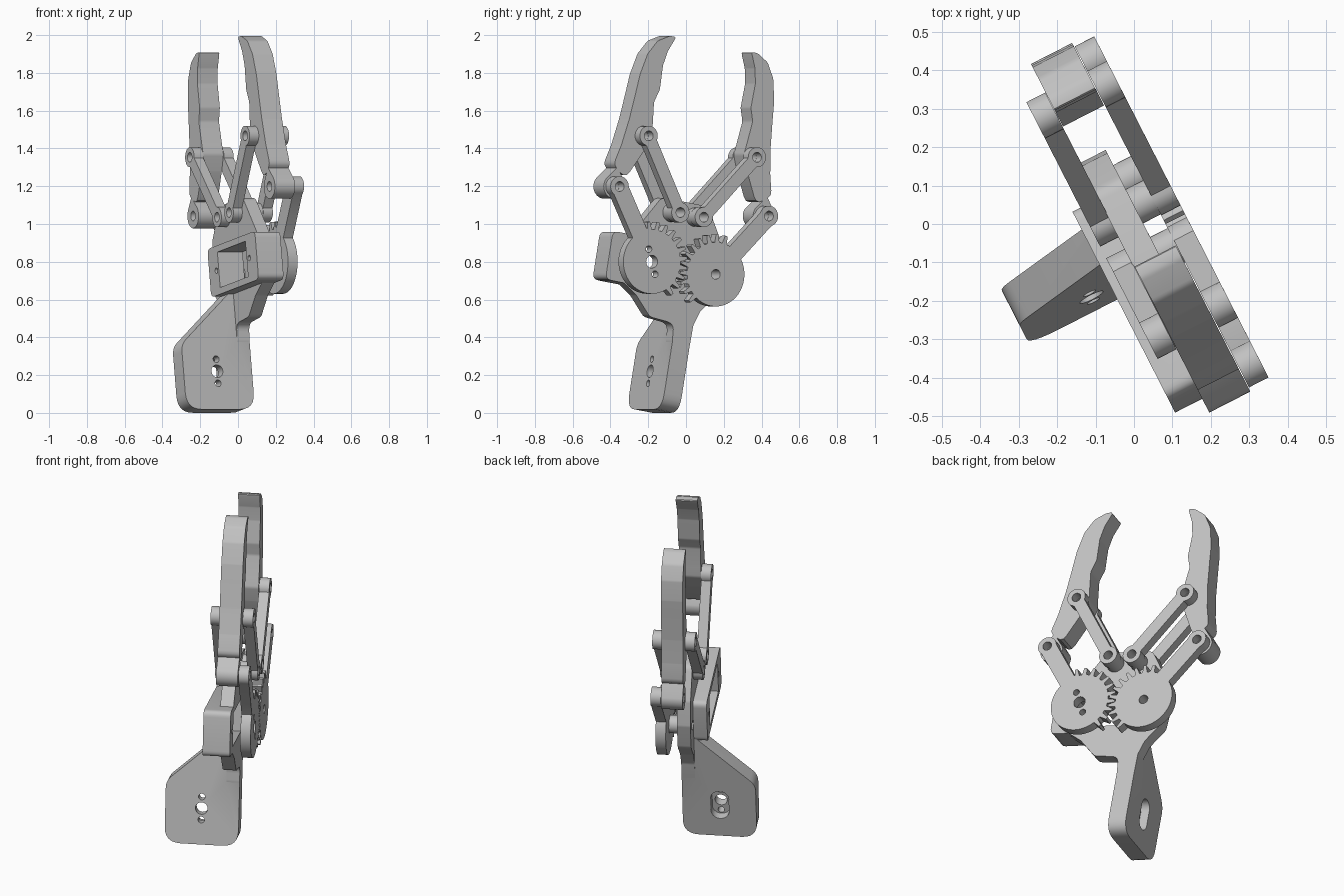
import bpy, bmesh
from math import sin, cos, asin, pi, radians, tan
from mathutils import Matrix, Vector

cube = bpy.data.objects.get("Cube")
if cube:
    bpy.data.objects.remove(cube, do_unlink=True)

grey = bpy.data.materials.new("plain grey")
grey.use_nodes = True
grey.diffuse_color = (0.54, 0.54, 0.54, 1)
grey.node_tree.nodes["Principled BSDF"].inputs["Base Color"].default_value = (0.54, 0.54, 0.54, 1)

# Mechanism frame: x across the jaws, y along the arm, z out of the gear face
U, N, Z = Vector((-0.455, 0.89, 0)), Vector((0.89, 0.455, 0)), Vector((0, 0, 1))
TILT = radians(10)
A = U * cos(TILT) - Z * sin(TILT)
B = U * sin(TILT) + Z * cos(TILT)
FRAME = Matrix((A, B, N)).transposed().to_4x4()
FRAME.translation = U * -0.079 + Z * 0.767

# Layers and pivots
FRONT, BACK = (0.073, 0.13), (-0.105, -0.05)
PLATE, FINGER = (-0.052, 0.022), (-0.049, 0.071)
GEAR, BASE, LOW, HIGH = (0.193, 0), (0.071, 0.286), (0.451, 0.359), (0.327, 0.653)
PIN = 0.026


def mir(p, s):
    return (p[0] * s, p[1])


def arc(c, r, a0, a1, n=20):
    return [(c[0] + r * cos(a0 + (a1 - a0) * i / n), c[1] + r * sin(a0 + (a1 - a0) * i / n))
            for i in range(n + 1)]


def circle(c, r, n=32):
    return arc(c, r, 0, 2 * pi, n)[:-1]


def rect(x0, x1, y0, y1):
    return [(x0, y0), (x1, y0), (x1, y1), (x0, y1)]


def fillet(pts, r, n=6):
    """Round each corner of a polygon."""
    out = []
    for i, p in enumerate(pts):
        p = Vector(p)
        d0 = Vector(pts[i - 1]) - p
        d1 = Vector(pts[(i + 1) % len(pts)]) - p
        t = min(r / tan(d0.angle(d1) / 2), d0.length * 0.45, d1.length * 0.45)
        s, e = p + d0.normalized() * t, p + d1.normalized() * t
        for k in range(n + 1):
            f = k / n
            out.append(tuple(s * (1 - f) ** 2 + p * 2 * f * (1 - f) + e * f * f))
    return out


def prism(name, pts, span, sideways=False):
    """Extrude a profile; sideways profiles lie in (z, y) and extrude along x."""
    bm = bmesh.new()
    rings = [[bm.verts.new((h, q, p) if sideways else (p, q, h)) for p, q in pts] for h in span]
    bm.faces.new(rings[0])
    bm.faces.new(rings[1])
    for i in range(len(pts)):
        bm.faces.new((rings[0][i - 1], rings[0][i], rings[1][i], rings[1][i - 1]))
    bmesh.ops.recalc_face_normals(bm, faces=bm.faces)
    mesh = bpy.data.meshes.new(name)
    bm.to_mesh(mesh)
    bm.free()
    mesh.materials.append(grey)
    ob = bpy.data.objects.new(name, mesh)
    ob.matrix_world = FRAME
    bpy.context.collection.objects.link(ob)
    return ob


def combine(ob, tools, op):
    for tool in tools:
        bpy.context.view_layer.objects.active = ob
        mod = ob.modifiers.new("combine", 'BOOLEAN')
        mod.operation, mod.object, mod.solver = op, tool, 'EXACT'
        bpy.ops.object.modifier_apply(modifier=mod.name)
        bpy.data.objects.remove(tool, do_unlink=True)


def drill(ob, holes):
    combine(ob, [prism("cutter", circle(c, r), (-0.3, 0.3)) for c, r in holes], 'DIFFERENCE')


def bar(p, q, r, w):
    """Link outline: round ends of radius r joined by a bar of half width w."""
    d = Vector(q) - Vector(p)
    t, f = Vector((1, 0)).angle_signed(d), asin(w / r)
    t = -t
    return arc(q, r, t - pi + f, t + pi - f) + arc(p, r, t + f, t + 2 * pi - f)


def gear_profile(s):
    """Round disc with teeth on the meshing side only."""
    step = radians(15)
    first = radians(75) + (step / 2 if s > 0 else 0)
    pts = []
    for k in range(11):
        c = first + k * step
        for off, r in ((-4.6, 0.17), (-2, 0.212), (2, 0.212), (4.6, 0.17)):
            t = c + radians(off)
            pts.append((r * cos(t), r * sin(t)))
    end = first + 10 * step + radians(4.6)
    pts += arc((0, 0), 0.17, end, first - radians(4.6) + 2 * pi, 36)[1:-1]
    return [((x + GEAR[0]) * s, y) for x, y in pts]


# Frame: plate, servo box, wrist arm and pivot posts
plate = [(-0.14, 0.355), (0.14, 0.355), (0.245, 0.19), (0.28, 0.05), (0.27, -0.1), (0.19, -0.2),
         (0.162, -0.28), (0.16, -0.42), (0.055, -0.42), (0.048, -0.29), (-0.1, -0.28),
         (-0.2, -0.18), (-0.3, -0.12), (-0.3, 0.1)]
frame = prism("frame_plate", fillet(plate, 0.05), PLATE)
box = prism("servo_box", fillet(rect(-0.395, 0.165, -0.13, 0.13), 0.035), (-0.128, 0.022))
arm_shape = [(-0.385, -0.75), (0.022, -0.75), (0.022, -0.1), (-0.05, -0.1), (-0.385, -0.4)]
arm = prism("wrist_arm", fillet(arm_shape, 0.09), (0.055, 0.16), True)
posts = [prism("post", circle(c, 0.05), (0, FRONT[0]))
         for c in (BASE, mir(BASE, -1), GEAR)]
combine(frame, [box, arm] + posts, 'UNION')

# Frame openings: servo window, screw holes, pivots, wrist horn slot
window = prism("cutter", rect(-0.277, 0.053, -0.095, 0.095), (-0.3, 0.3))
combine(frame, [window], 'DIFFERENCE')
drill(frame, [((-0.305, 0), 0.015), ((0.081, 0), 0.015), (BASE, PIN), (mir(BASE, -1), PIN), (GEAR, PIN)])
HORN = (-0.185, -0.545)
slot = prism("cutter", bar((HORN[0], HORN[1] - 0.04), (HORN[0], HORN[1] + 0.04), 0.05, 0.049),
             (0.11, 0.3), True)
horn = [prism("cutter", circle((HORN[0], HORN[1] + d), r), (-0.1, 0.3), True)
        for d, r in ((0, 0.034), (0.065, 0.018), (-0.065, 0.018))]
combine(frame, [slot] + horn, 'DIFFERENCE')
frame.name = "frame"

# Finger outline: inner edge, tip, outer edge, round lower end
finger_shape = [(0.396, 0.41), (0.311, 0.575), (0.277, 0.66), (0.285, 0.723), (0.298, 0.84), (0.275, 0.91),
                (0.279, 1.04), (0.263, 1.12), (0.226, 1.204), (0.267, 1.2), (0.332, 1.163),
                (0.379, 1.085), (0.405, 0.97), (0.414, 0.862), (0.427, 0.725), (0.449, 0.584),
                (0.477, 0.473)]
finger_shape = fillet(finger_shape, 0.04, 3) + arc(LOW, 0.065, 0.55, -1.15 * pi, 24)

for s, side in ((1, "left"), (-1, "right")):
    finger = prism(side + "_finger", [mir(p, s) for p in finger_shape], FINGER)
    drill(finger, [(mir(LOW, s), PIN), (mir(HIGH, s), PIN)])

    # Paired long links
    for layer, span in (("front", FRONT), ("back", BACK)):
        link = prism(f"{side}_{layer}_link", bar(mir(BASE, s), mir(HIGH, s), 0.053, 0.034), span)
        drill(link, [(mir(BASE, s), PIN), (mir(HIGH, s), PIN)])

    # Gear with its crank arm
    gear = prism(side + "_gear", gear_profile(s), FRONT)
    crank = prism("crank", bar(mir(GEAR, s), mir(LOW, s), 0.054, 0.048), FRONT)
    combine(gear, [crank], 'UNION')
    holes = [(mir(LOW, s), PIN), (mir(GEAR, s), PIN if s > 0 else 0.034)]
    if s < 0:
        holes += [((-GEAR[0] - 0.03 * d, 0.062 * d), 0.018) for d in (1, -1)]
    drill(gear, holes)

# Smooth round walls, keep crisp edges
bpy.ops.object.select_all(action='DESELECT')
for ob in bpy.context.collection.objects:
    if ob.type == 'MESH' and grey.name in ob.data.materials:
        ob.select_set(True)
        bpy.context.view_layer.objects.active = ob
bpy.ops.object.shade_smooth_by_angle(angle=radians(30))
